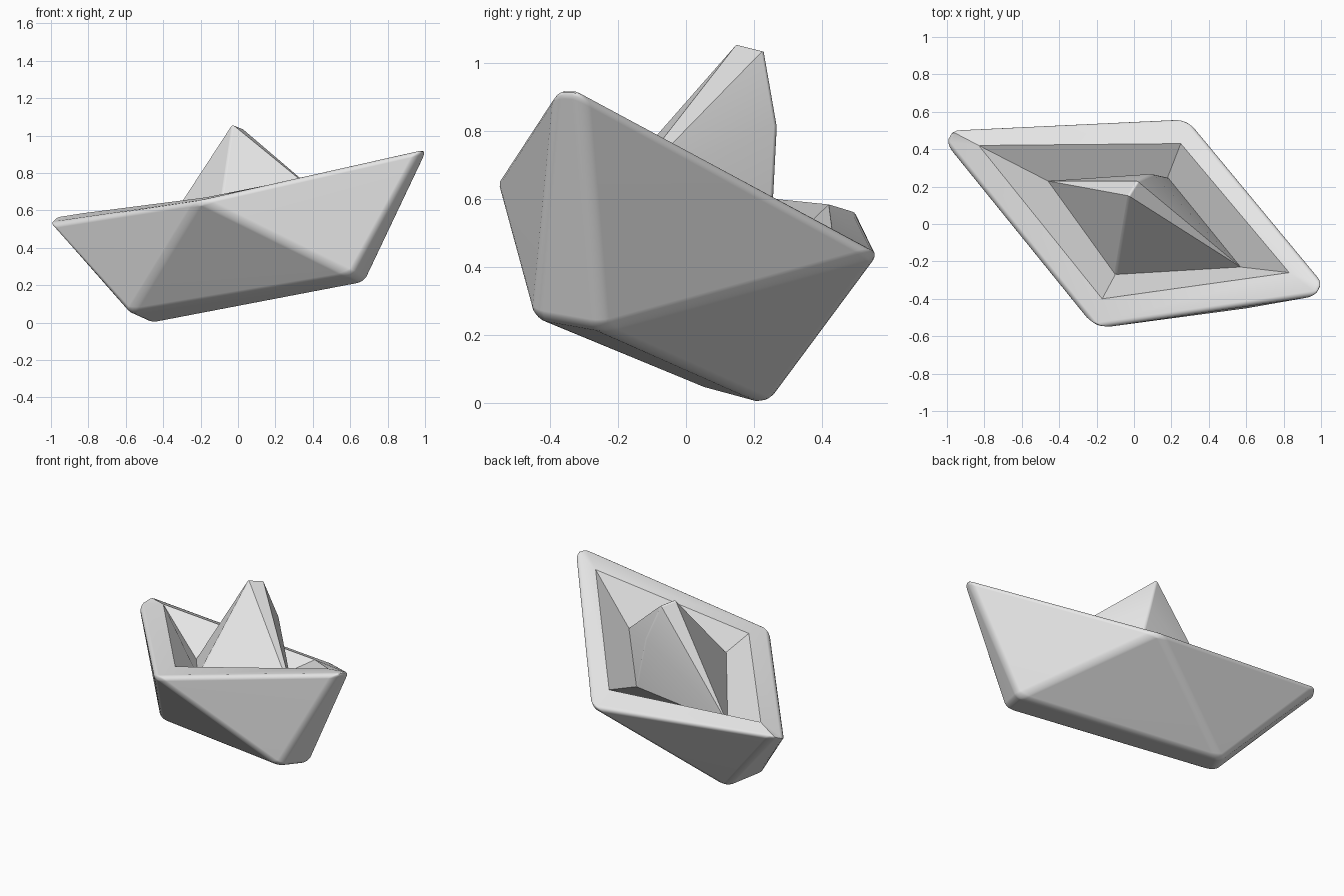
import bpy, bmesh, math

cube = bpy.data.objects.get("Cube")
if cube:
    bpy.data.objects.remove(cube, do_unlink=True)

paper = bpy.data.materials.new("light_grey_paper")
paper.use_nodes = True
paper.diffuse_color = (0.8, 0.8, 0.8, 1)
paper.node_tree.nodes["Principled BSDF"].inputs["Base Color"].default_value = (0.8, 0.8, 0.8, 1)


def folded_part(name, points, faces, creases, width):
    """Mesh of named corner points, with the chosen folds rounded off."""
    bm = bmesh.new()
    v = {key: bm.verts.new(co) for key, co in points.items()}
    for face in faces:
        bm.faces.new([v[k] for k in face.split()])
    bmesh.ops.recalc_face_normals(bm, faces=bm.faces)
    edges = []
    for crease in creases:
        a, b = crease.split()
        e = bm.edges.get((v[a], v[b]))
        if e:
            edges.append(e)
    bmesh.ops.bevel(bm, geom=edges, offset=width, segments=4, profile=0.5,
                    affect='EDGES', clamp_overlap=True)
    mesh = bpy.data.meshes.new(name)
    bm.to_mesh(mesh)
    bm.free()
    mesh.materials.append(paper)
    obj = bpy.data.objects.new(name, mesh)
    bpy.context.collection.objects.link(obj)
    bpy.ops.object.select_all(action='DESELECT')
    obj.select_set(True)
    bpy.context.view_layer.objects.active = obj
    bpy.ops.object.shade_smooth_by_angle(angle=math.radians(35))
    mod = obj.modifiers.new("even_shading", 'WEIGHTED_NORMAL')
    mod.keep_sharp = True
    return obj


# Folds where the inner walls meet the middle peak
fold = {"stern_in": (-0.46, 0.23, 0.40), "front_in": (-0.10, -0.27, 0.58),
        "bow_in": (0.57, -0.23, 0.57), "back_in": (0.18, 0.25, 0.48)}

# Hull corners: outer rim, inner rim and keel
hull = {
    "stern1": (-1.015, 0.435, 0.53), "stern2": (-0.98, 0.51, 0.565),
    "front": (-0.21, -0.56, 0.655),
    "bow1": (0.98, -0.385, 0.925), "bow2": (1.015, -0.31, 0.92),
    "back": (0.285, 0.57, 0.44),
    "stern_rim": (-0.83, 0.42, 0.585), "front_rim": (-0.17, -0.40, 0.67),
    "bow_rim": (0.83, -0.26, 0.87), "back_rim": (0.25, 0.43, 0.51),
    "keel_s1": (-0.58, 0.04, 0.05), "keel_s2": (-0.46, 0.24, -0.005),
    "keel_b1": (0.61, -0.45, 0.25), "keel_b2": (0.68, -0.25, 0.215),
}
hull.update(fold)

outside = [
    "keel_s1 keel_b1 keel_b2 keel_s2",
    "stern1 front keel_s1", "front keel_b1 keel_s1", "front bow1 keel_b1",
    "bow1 bow2 keel_b2 keel_b1",
    "bow2 back keel_b2", "back keel_s2 keel_b2", "back stern2 keel_s2",
    "stern2 stern1 keel_s1 keel_s2",
]
rim = [
    "stern1 front front_rim stern_rim", "front bow1 bow_rim front_rim",
    "bow1 bow2 bow_rim", "bow2 back back_rim bow_rim",
    "back stern2 stern_rim back_rim", "stern2 stern1 stern_rim",
]
sides = ["stern", "front", "bow", "back"]
inside = [f"{a}_rim {b}_rim {b}_in {a}_in"
          for a, b in zip(sides, sides[1:] + sides[:1])]

# Every edge of the outer faces is rounded
hull_creases = set()
for face in outside:
    keys = face.split()
    for a, b in zip(keys, keys[1:] + keys[:1]):
        hull_creases.add(" ".join(sorted((a, b))))
folded_part("boat_hull", hull, outside + rim + inside, sorted(hull_creases), 0.03)

# Middle peak, leaning slightly to the back
peak = dict(fold)
peak.update({"tip1": (-0.03, 0.15, 1.06), "tip2": (0.02, 0.23, 1.04),
             "bulge": (0.10, 0.268, 0.82)})
peak_faces = [
    "stern_in front_in tip1", "front_in bow_in tip1", "bow_in tip2 tip1",
    "bow_in bulge tip2", "bow_in back_in bulge",
    "back_in stern_in bulge", "stern_in tip2 bulge", "stern_in tip1 tip2",
]
peak_creases = ["front_in tip1", "tip1 tip2", "tip2 bulge", "bulge back_in"]
folded_part("middle_peak", peak, peak_faces, peak_creases, 0.012)
